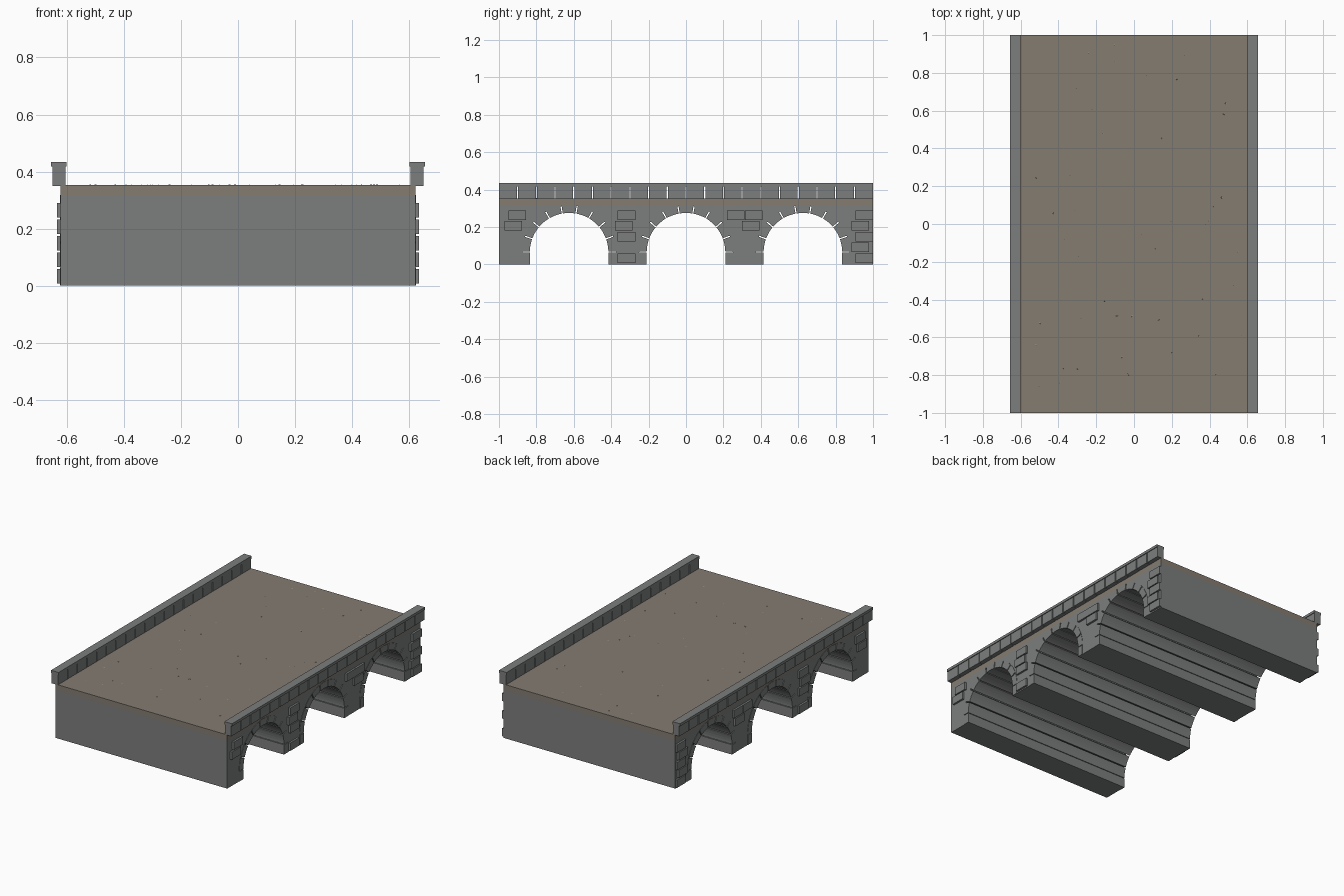
import bpy, bmesh, math, random

if "Cube" in bpy.data.objects:
    bpy.data.objects.remove(bpy.data.objects["Cube"])

random.seed(4)
ARCHES = (-0.625, 0.0, 0.625)
R_IN, R_OUT, SPRING = 0.21, 0.25, 0.065
HALF = 0.622


def material(name, c):
    m = bpy.data.materials.new(name)
    m.diffuse_color = (*c, 1)
    m.use_nodes = True
    m.node_tree.nodes["Principled BSDF"].inputs["Base Color"].default_value = m.diffuse_color
    return m


STONE = material("stone", (0.20, 0.21, 0.205))
EARTH = material("packed_earth", (0.23, 0.20, 0.165))
PEBBLE = material("pebble", (0.36, 0.30, 0.23))


def finish(name, bm, mat):
    bmesh.ops.recalc_face_normals(bm, faces=bm.faces)
    me = bpy.data.meshes.new(name)
    bm.to_mesh(me)
    bm.free()
    ob = bpy.data.objects.new(name, me)
    me.materials.append(mat)
    bpy.context.collection.objects.link(ob)
    return ob


def prism(bm, profile, half):
    """Extrude a (y, z) outline across the bridge from -half to half."""
    f = bm.faces.new([bm.verts.new((-half, y, z)) for y, z in profile])
    ext = bmesh.ops.extrude_face_region(bm, geom=[f], use_keep_orig=True)
    for v in ext["geom"]:
        if isinstance(v, bmesh.types.BMVert):
            v.co.x = half


def block(bm, x, y, z):
    vs = bmesh.ops.create_cube(bm, size=1)["verts"]
    for v in vs:
        for i, (a, b) in enumerate((x, y, z)):
            v.co[i] = a if v.co[i] < 0 else b


def mirror_x(ob):
    ob.modifiers.new("other_side", "MIRROR").use_axis[0] = True


def arc(cy, r, a0, a1, n):
    return [(cy + r * math.cos(a0 + (a1 - a0) * i / n),
             SPRING + r * math.sin(a0 + (a1 - a0) * i / n)) for i in range(n + 1)]


# main masonry body with three arch openings
bm = bmesh.new()
outline = [(-1, 0)]
for cy in ARCHES:
    outline += [(cy - R_OUT, 0)] + arc(cy, R_OUT, math.pi, 0, 32) + [(cy + R_OUT, 0)]
outline += [(1, 0), (1, 0.315), (-1, 0.315)]
prism(bm, outline, HALF)
finish("bridge_body", bm, STONE)

# barrel vault stones running the full width, with open joints
bm = bmesh.new()
N, gap = 9, 0.006
for cy in ARCHES:
    for i in range(N):
        a0, a1 = math.pi * i / N, math.pi * (i + 1) / N
        d = gap / 2 / R_IN
        prism(bm, arc(cy, R_IN, a0 + d, a1 - d, 4)
              + arc(cy, R_OUT + 0.003, a1 - d, a0 + d, 4), HALF + 0.002)
    for s in (-1, 1):
        y = sorted((cy + s * R_IN, cy + s * R_OUT))
        block(bm, (-HALF - 0.002, HALF + 0.002), y, (0, SPRING - 0.001))
finish("arch_vault_stones", bm, STONE)

# road deck
bm = bmesh.new()
block(bm, (-HALF, HALF), (-1, 1), (0.315, 0.352))
finish("road_deck", bm, EARTH)

# parapet wall stones
bm = bmesh.new()
for i in range(20):
    y = -1 + 0.1 * i
    block(bm, (0.605, 0.651),
          (y + (0.003 if i else 0), y + (0.097 if i < 19 else 0.1)), (0.35, 0.418))
mirror_x(finish("parapet_stones", bm, STONE))

# parapet coping
bm = bmesh.new()
block(bm, (0.601, 0.656), (-1, 1), (0.417, 0.434))
mirror_x(finish("parapet_coping", bm, STONE))

# raised face stones: (left edge y, course from the bottom)
bm = bmesh.new()
for y, row in ((-0.95, 4), (-0.97, 3), (-0.365, 4), (-0.38, 3), (-0.365, 2),
               (-0.365, 0), (0.22, 4), (0.315, 4), (0.30, 3), (0.905, 4),
               (0.885, 3), (0.905, 2), (0.885, 1), (0.905, 0)):
    z = 0.008 + 0.0575 * row
    block(bm, (0.60, 0.635), (y, y + 0.094), (z, z + 0.051))
mirror_x(finish("raised_face_stones", bm, STONE))

# scattered pebbles on the road
bm = bmesh.new()
for _ in range(45):
    px, py = random.uniform(-0.57, 0.57), random.uniform(-0.97, 0.97)
    r = random.uniform(0.003, 0.006)
    for v in bmesh.ops.create_icosphere(bm, subdivisions=1, radius=r)["verts"]:
        v.co.x += px
        v.co.y += py
        v.co.z = v.co.z * 0.5 + 0.352
finish("road_pebbles", bm, PEBBLE)
